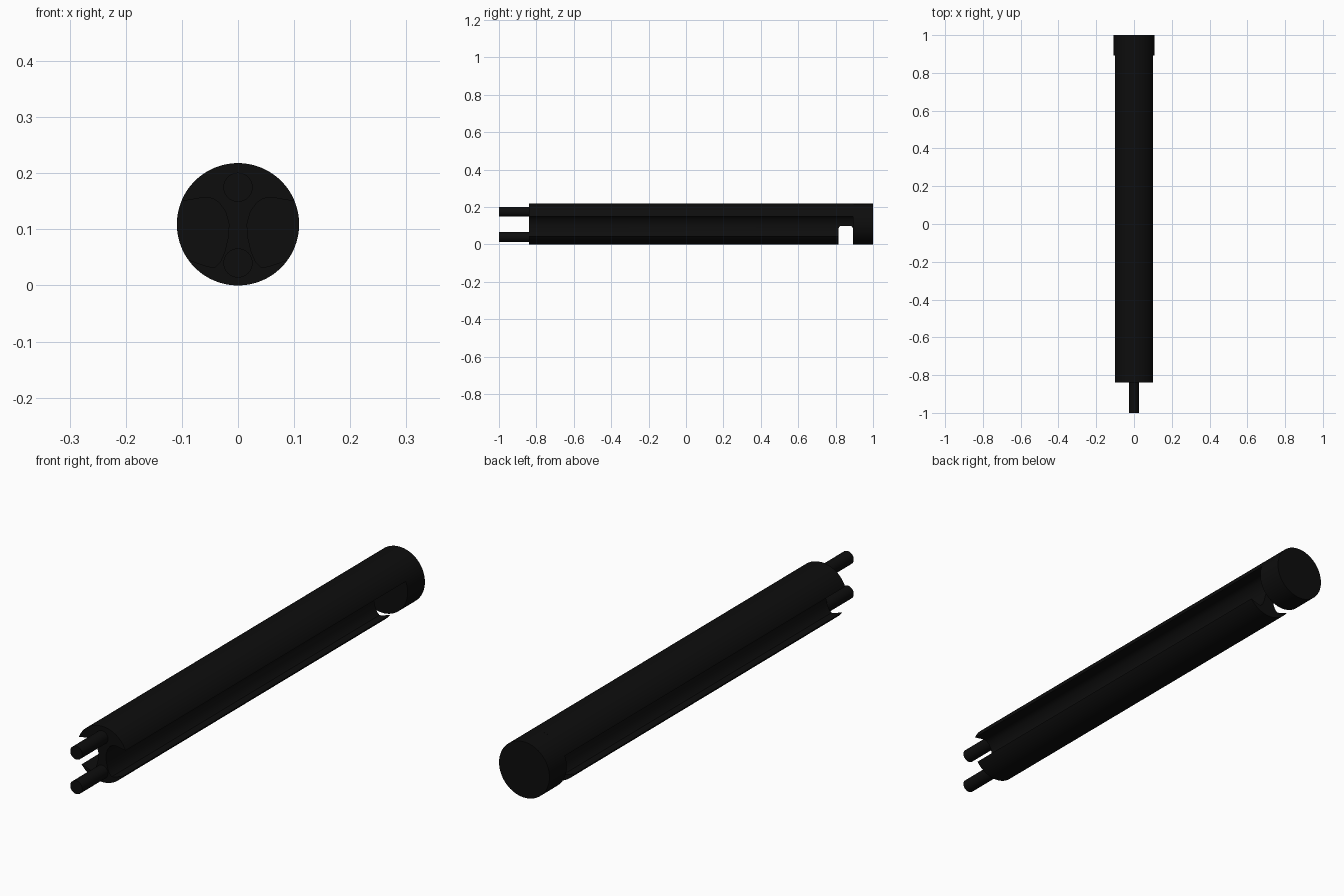
import bpy, bmesh, math
from mathutils import Vector

if "Cube" in bpy.data.objects:
    bpy.data.objects.remove(bpy.data.objects["Cube"])

R = 0.109          # outer radius, also the height of the axis
black = bpy.data.materials.new("matte black")
black.diffuse_color = (0.004, 0.004, 0.004, 1)
black.use_nodes = True
black.node_tree.nodes["Principled BSDF"].inputs["Base Color"].default_value = black.diffuse_color


def extrude(name, points, step):
    """Extrude a closed 3D outline along a vector into a solid."""
    bm = bmesh.new()
    face = bm.faces.new([bm.verts.new(p) for p in points])
    res = bmesh.ops.extrude_face_region(bm, geom=[face])
    verts = [g for g in res["geom"] if isinstance(g, bmesh.types.BMVert)]
    bmesh.ops.translate(bm, verts=verts, vec=Vector(step))
    bmesh.ops.recalc_face_normals(bm, faces=bm.faces)
    mesh = bpy.data.meshes.new(name)
    bm.to_mesh(mesh)
    bm.free()
    obj = bpy.data.objects.new(name, mesh)
    bpy.context.collection.objects.link(obj)
    mesh.materials.append(black)
    return obj


def smooth(obj):
    bpy.ops.object.select_all(action="DESELECT")
    obj.select_set(True)
    bpy.context.view_layer.objects.active = obj
    bpy.ops.object.shade_smooth_by_angle(angle=math.radians(35))


def arc(a0, a1, n, r=R, cx=0, cz=0):
    return [(cx + r * math.cos(math.radians(a0 + (a1 - a0) * i / n)),
             cz + r * math.sin(math.radians(a0 + (a1 - a0) * i / n)))
            for i in range(n + 1)]


def rod(name, r, z, y0, y1, n):
    pts = [(x, y0, z + h) for x, h in arc(0, 360, n, r)[:-1]]
    obj = extrude(name, pts, (0, y1 - y0, 0))
    smooth(obj)
    return obj


# Body section: round top and bottom with a wide groove in each side
groove = [(0.06, 0.048), (0.045, 0.046), (0.033, 0.038), (0.022, 0.022),
          (0.016, 0.0), (0.018, -0.025), (0.024, -0.05), (0.032, -0.068),
          (0.042, -0.077), (0.055, -0.075)]
top, low = 22, -35.5
section = arc(top, 180 - top, 40)
section += [(-x, z) for x, z in groove]
section += arc(180 - low, 360 + low, 34)
section += groove[::-1]
body = extrude("grooved_body", [(x, -0.84, R + z) for x, z in section], (0, 1.735, 0))

# Slot across the underside, with rounded inner corners
slot = [(0.815, -0.05), (0.893, -0.05)]
slot += arc(0, 90, 5, 0.018, 0.875, 0.082) + arc(90, 180, 5, 0.018, 0.833, 0.082)
cutter = extrude("slot_cutter", [(-0.2, y, z) for y, z in slot], (0.4, 0, 0))
cutter.hide_render = True
cutter.hide_viewport = True
cutter.display_type = "WIRE"
cut = body.modifiers.new("slot", "BOOLEAN")
cut.operation = "DIFFERENCE"
cut.solver = "EXACT"
cut.object = cutter
smooth(body)

# Solid end cap and the two front pins
rod("end_cap", R, R, 0.893, 1.0, 64)
rod("upper_pin", 0.026, 0.175, -1.0, -0.83, 32)
rod("lower_pin", 0.026, 0.040, -1.0, -0.83, 32)
